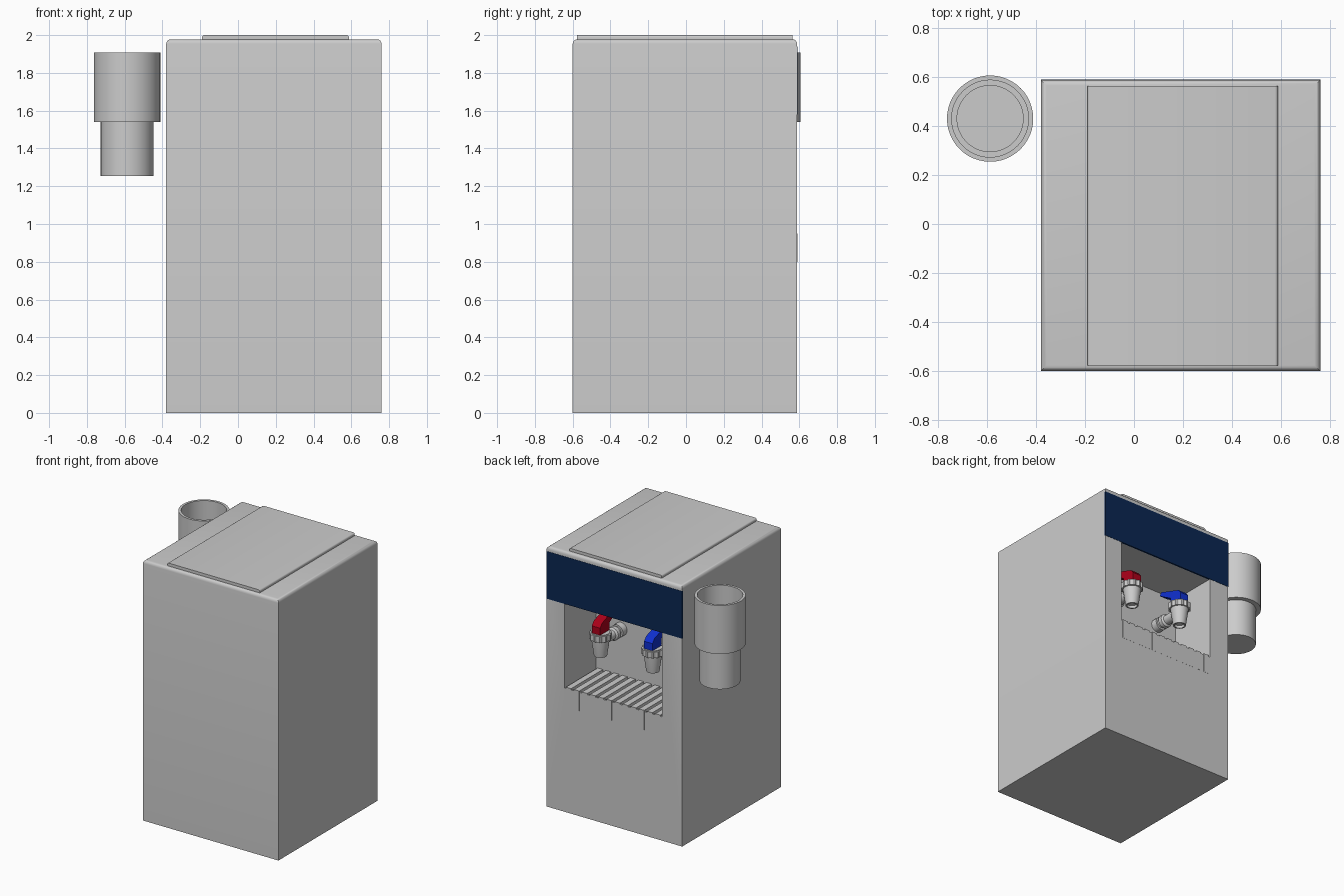
import bpy, bmesh, math
from mathutils import Matrix, Vector

if "Cube" in bpy.data.objects:
    bpy.data.objects.remove(bpy.data.objects["Cube"])


def finish(bm, name, mat=None, smooth=False):
    bmesh.ops.recalc_face_normals(bm, faces=bm.faces)
    me = bpy.data.meshes.new(name)
    bm.to_mesh(me)
    bm.free()
    ob = bpy.data.objects.new(name, me)
    bpy.context.collection.objects.link(ob)
    if mat:
        me.materials.append(mat)
    if smooth:
        bpy.ops.object.select_all(action='DESELECT')
        ob.select_set(True)
        bpy.context.view_layer.objects.active = ob
        bpy.ops.object.shade_smooth_by_angle(angle=math.radians(35))
    return ob


def add_box(bm, lo, hi):
    lo, hi = Vector(lo), Vector(hi)
    m = Matrix.Translation((lo + hi) / 2) @ Matrix.Diagonal((*(hi - lo), 1))
    return bmesh.ops.create_cube(bm, size=1, matrix=m)['verts']


def box(name, lo, hi, mat=None, bevel=0, pick=None):
    bm = bmesh.new()
    add_box(bm, lo, hi)
    if bevel:
        edges = [e for e in bm.edges if pick(e)]
        bmesh.ops.bevel(bm, geom=edges, offset=bevel, segments=4, profile=0.5, affect='EDGES')
    return finish(bm, name, mat, bool(bevel))


def lathe(name, profile, loc, steps=32, rot=None):
    """Spin (radius, height) points round local z, then rotate and place."""
    bm = bmesh.new()
    vs = [bm.verts.new((r, 0, z)) for r, z in profile]
    es = [bm.edges.new(p) for p in zip(vs, vs[1:])]
    bmesh.ops.spin(bm, geom=vs + es, cent=(0, 0, 0), axis=(0, 0, 1),
                   angle=2 * math.pi, steps=steps, use_duplicate=False)
    bmesh.ops.remove_doubles(bm, verts=bm.verts, dist=1e-5)
    bm.transform(Matrix.Translation(loc) @ (rot or Matrix()))
    return finish(bm, name, smooth=True)


def prism(name, pts, depth, mat=None):
    """Extrude a closed 3D outline by a depth vector."""
    bm = bmesh.new()
    f = bm.faces.new([bm.verts.new(p) for p in pts])
    out = bmesh.ops.extrude_face_region(bm, geom=[f])['geom']
    bmesh.ops.translate(bm, vec=depth, verts=[v for v in out if isinstance(v, bmesh.types.BMVert)])
    return finish(bm, name, mat)


def colour(name, rgb):
    m = bpy.data.materials.new(name)
    m.diffuse_color = (*rgb, 1)
    m.use_nodes = True
    m.node_tree.nodes["Principled BSDF"].inputs["Base Color"].default_value = m.diffuse_color
    return m


navy = colour("navy", (0.003, 0.02, 0.085))
red = colour("red", (0.42, 0.0, 0.01))
blue = colour("blue", (0.005, 0.03, 0.65))

# Cabinet with rounded top rim and a dispensing recess in the +y side
XL, XR, YF, YB = -0.38, 0.76, -0.60, 0.588
RL, RR, RY, RZ0, RZ1 = -0.21, 0.61, 0.207, 0.80, 1.58
cabinet = box("cabinet", (XL, YF, 0), (XR, YB, 1.978), bevel=0.024,
              pick=lambda e: all(v.co.z > 1.9 for v in e.verts))
cutter = box("recess_cutter", (RL, RY, RZ0), (RR, YB + 0.2, RZ1))
cutter.hide_render = True
cutter.hide_viewport = True
mod = cabinet.modifiers.new("recess", 'BOOLEAN')
mod.object = cutter
mod.operation = 'DIFFERENCE'
mod.solver = 'EXACT'

# Lid and coloured header band
box("lid", (-0.19, -0.577, 1.97), (0.587, 0.563, 2.0), bevel=0.012,
    pick=lambda e: all(v.co.z > 1.99 for v in e.verts)
    and abs(e.verts[0].co.x - e.verts[1].co.x) < 0.01)
box("header_band", (XL, YB - 0.01, RZ1), (XR, YB + 0.002, 1.94), navy)

# Drip tray: front lip and a row of slats
box("tray_lip", (RL, YB - 0.012, RZ0), (RR, YB, 0.94))
bm = bmesh.new()
n = 12
pitch = (RR - RL) / n
for i in range(n):
    x = RL + (i + 0.5) * pitch
    add_box(bm, (x - 0.022, RY, RZ0), (x + 0.022, YB + 0.001, 0.95))
finish(bm, "tray_slats")
box("tray_floor", (RL, RY, RZ0), (RR, YB - 0.012, 0.90))

# Two taps: tapered spout, ribbed collar, supply pipe and lever
TY = 0.455
for label, x, mat in (("hot", 0.40, red), ("cold", -0.04, blue)):
    lathe(label + "_spout", [(0, 0.02), (0.036, 0.02), (0.036, 0), (0.046, 0), (0.066, 0.14),
                             (0.066, 0.18), (0, 0.18)], (x, TY, 1.195), 24)
    ribs = 48
    ring = []
    for k in range(ribs):
        r = 0.08 if k % 4 < 2 else 0.073
        a = 2 * math.pi * k / ribs
        ring.append((x + r * math.cos(a), TY + r * math.sin(a), 1.325))
    prism(label + "_collar", ring, (0, 0, 0.045))
    to_front = Matrix.Rotation(-math.pi / 2, 4, 'X')
    lathe(label + "_pipe", [(0, -0.01), (0.05, -0.01), (0.05, 0.05), (0.036, 0.05), (0.036, 0.075),
                            (0.05, 0.075), (0.05, 0.105), (0.036, 0.115), (0.036, 0.25), (0, 0.25)],
          (x, RY, 1.30), 20, to_front)
    side = [(0.055, 1.37), (0.055, 1.43), (0.03, 1.46), (-0.16, 1.525), (-0.175, 1.50),
            (-0.055, 1.43), (-0.055, 1.37)]
    prism(label + "_lever", [(x - 0.035, TY + y, z) for y, z in side], (0.07, 0, 0), mat)

# Stepped cup holder beside the cabinet, open at the top
lathe("cup_holder", [(0, 1.255), (0.14, 1.255), (0.14, 1.54), (0.176, 1.54), (0.176, 1.908),
                     (0.157, 1.908), (0.157, 1.555), (0.135, 1.555), (0.135, 1.275), (0, 1.275)],
      (-0.587, 0.43, 0), 48)
